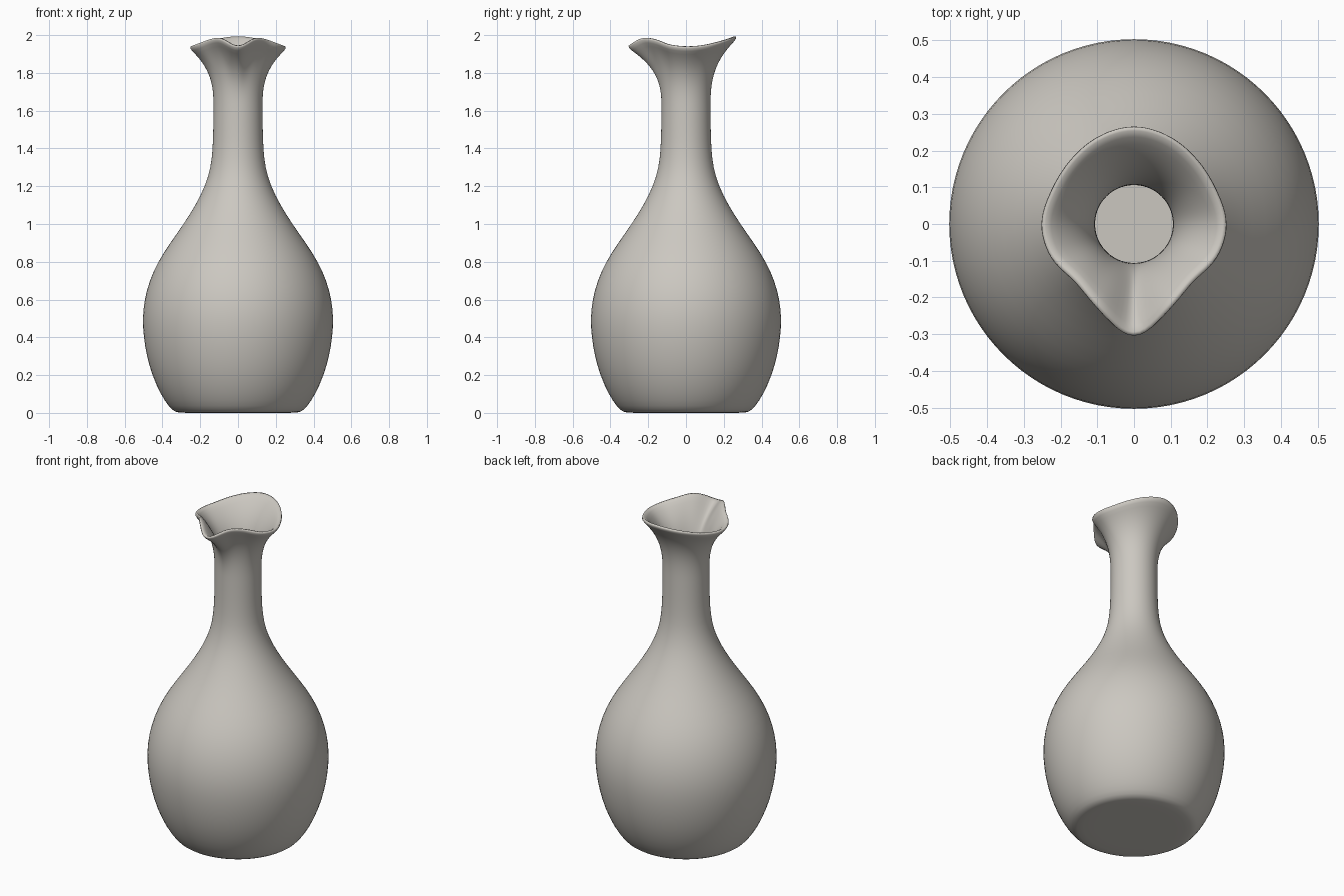
import bpy, bmesh
from math import sin, cos, pi

cube = bpy.data.objects.get("Cube")
if cube:
    bpy.data.objects.remove(cube, do_unlink=True)

SEGMENTS = 48
FLARE_STEPS = 9
NECK_R, NECK_Z = 0.13, 1.62

# Body and neck profile: (radius, height)
PROFILE = [(0.15, 0), (0.3, 0), (0.335, 0.004), (0.365, 0.03), (0.412, 0.1),
           (0.456, 0.2), (0.484, 0.3), (0.501, 0.4), (0.507, 0.5), (0.497, 0.6),
           (0.47, 0.7), (0.425, 0.8), (0.36, 0.9), (0.288, 1.0), (0.225, 1.1),
           (0.174, 1.2), (0.144, 1.3), (0.134, 1.4), (0.131, 1.5), (NECK_R, NECK_Z)]

# Wavy lip from the front spout round to the back, mirrored left and right
LIP_R = [0.317, 0.262, 0.233, 0.253, 0.262, 0.252, 0.255, 0.267, 0.276]
LIP_Z = [1.932, 1.979, 1.969, 1.943, 1.932, 1.939, 1.957, 1.976, 1.987]


def around(values, turn):
    """Smoothly sample a mirrored half-ring of values; turn runs 0 to 1."""
    ring = values + values[-2:0:-1]
    n = len(ring)
    i, t = int(turn * n), turn * n % 1
    a, b, c, d = (ring[(i + k) % n] for k in (-1, 0, 1, 2))
    return b + 0.5 * t * (c - a + t * (2*a - 5*b + 4*c - d + t * (3*(b - c) + d - a)))


def add_ring(bm, point):
    verts = []
    for s in range(SEGMENTS):
        turn = s / SEGMENTS
        r, z = point(turn)
        verts.append(bm.verts.new((r * sin(2*pi*turn), -r * cos(2*pi*turn), z)))
    return verts


bm = bmesh.new()
rings = [add_ring(bm, lambda turn, p=p: p) for p in PROFILE]

# Flared mouth, blending the round neck into the lip
for k in range(1, FLARE_STEPS + 1):
    t = k / FLARE_STEPS
    rings.append(add_ring(bm, lambda turn: (
        NECK_R + (around(LIP_R, turn) - NECK_R) * t ** 2.8,
        NECK_Z + (around(LIP_Z, turn) - NECK_Z) * t)))

for low, high in zip(rings, rings[1:]):
    for s in range(SEGMENTS):
        n = (s + 1) % SEGMENTS
        bm.faces.new((low[s], low[n], high[n], high[s]))

# Flat base
centre = bm.verts.new((0, 0, 0))
for s in range(SEGMENTS):
    bm.faces.new((centre, rings[0][(s + 1) % SEGMENTS], rings[0][s]))

mesh = bpy.data.meshes.new("vase")
bm.to_mesh(mesh)
bm.free()
vase = bpy.data.objects.new("vase", mesh)
bpy.context.collection.objects.link(vase)

# Hollow wall with a rounded rim
wall = vase.modifiers.new("wall", "SOLIDIFY")
wall.thickness = 0.024
wall.offset = -1
smooth = vase.modifiers.new("smooth", "SUBSURF")
smooth.levels = smooth.render_levels = 1
for face in mesh.polygons:
    face.use_smooth = True

# Pale grey clay
clay = bpy.data.materials.new("pale grey clay")
clay.use_nodes = True
colour = (0.6, 0.575, 0.53, 1)
clay.diffuse_color = colour
clay.node_tree.nodes["Principled BSDF"].inputs["Base Color"].default_value = colour
mesh.materials.append(clay)
